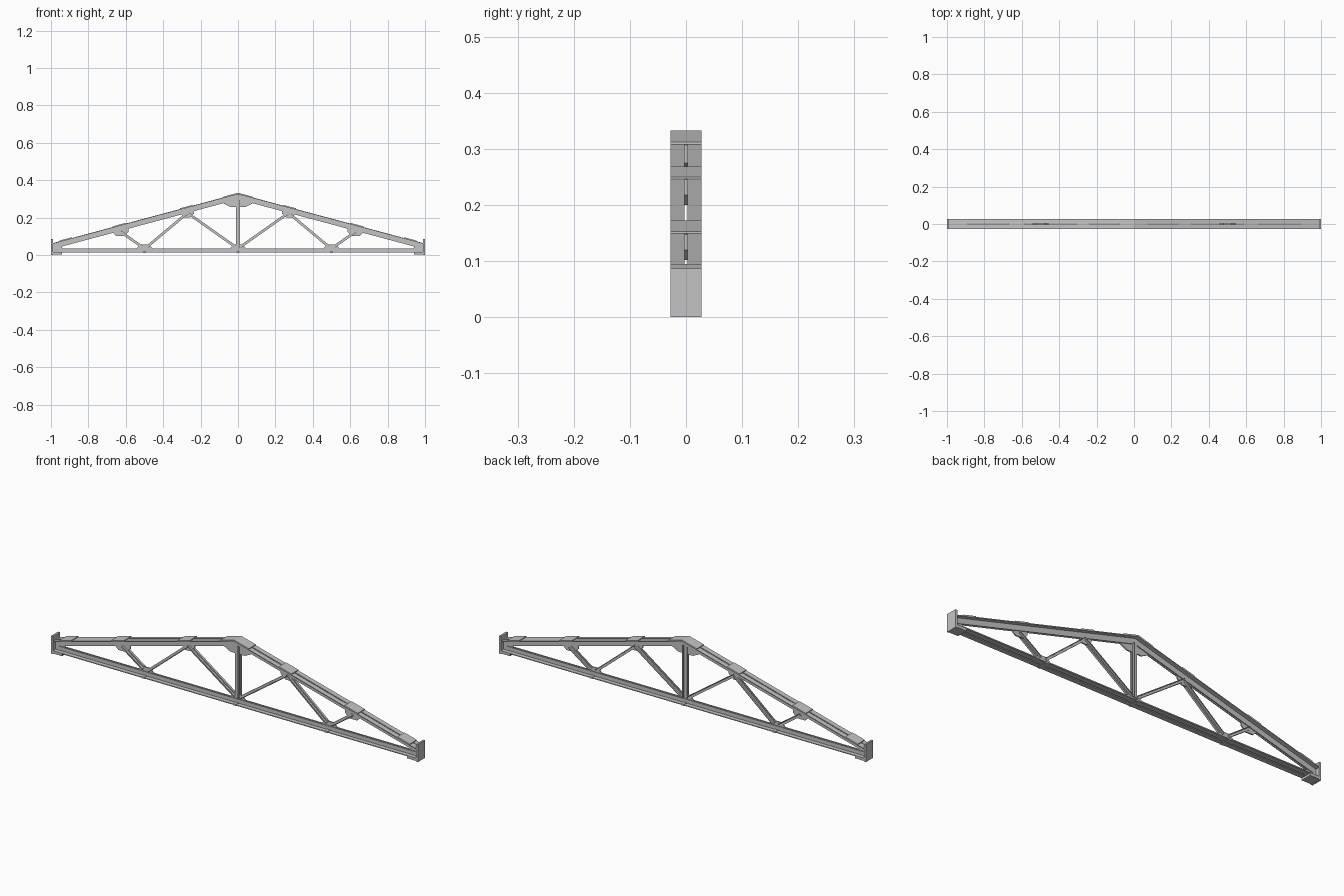
import bpy, bmesh
from mathutils import Vector

if "Cube" in bpy.data.objects:
    bpy.data.objects.remove(bpy.data.objects["Cube"])

W = 0.0275      # half width of the truss
G = 0.003       # half gap between paired angles
T = 0.004       # steel thickness
SLOPE = 0.268
TOP = 0.329     # top of the chord at the ridge, below the cap

steel = bpy.data.materials.new("grey steel")
steel.diffuse_color = (0.55, 0.55, 0.55, 1)
steel.use_nodes = True
steel.node_tree.nodes["Principled BSDF"].inputs["Base Color"].default_value = steel.diffuse_color


def finish(name, bm):
    bmesh.ops.recalc_face_normals(bm, faces=bm.faces)
    me = bpy.data.meshes.new(name)
    bm.to_mesh(me)
    bm.free()
    me.materials.append(steel)
    ob = bpy.data.objects.new(name, me)
    bpy.context.collection.objects.link(ob)


def loft(bm, ring_a, ring_b):
    """Closed solid between two matching outlines."""
    a = [bm.verts.new(p) for p in ring_a]
    b = [bm.verts.new(p) for p in ring_b]
    n = len(a)
    bm.faces.new(a)
    bm.faces.new(b[::-1])
    for i in range(n):
        bm.faces.new((a[i], a[(i + 1) % n], b[(i + 1) % n], b[i]))


def plate(name, outline, half):
    """Upright plate from an x-z outline, centred on y = 0."""
    bm = bmesh.new()
    loft(bm, [(x, -half, z) for x, z in outline], [(x, half, z) for x, z in outline])
    finish(name, bm)


def box(name, x0, x1, z0, z1):
    plate(name, [(x0, z0), (x1, z0), (x1, z1), (x0, z1)], W)


def angle_pair(name, start, end, depth, width, up=None):
    """Two back-to-back L sections; the outstanding leg lies at offset 0,
    the leg beside the gap runs to offset depth along 'up'."""
    s, e = Vector((start[0], 0, start[1])), Vector((end[0], 0, end[1]))
    if up is None:
        d = (e - s).normalized()
        up = Vector((-d.z, 0, d.x))
        s, e = s - up * depth / 2, e - up * depth / 2
    t = T if depth > 0 else -T
    profile = [(0, G), (0, width), (t, width), (t, G + T), (depth, G + T), (depth, G)]
    bm = bmesh.new()
    for side in (-1, 1):
        ring = [up * o + Vector((0, y * side, 0)) for o, y in profile]
        loft(bm, [s + p for p in ring], [e + p for p in ring])
    finish(name, bm)


def chord_z(x):
    return TOP - SLOPE * abs(x)


Z = Vector((0, 0, 1))

# Bottom chord, flanges down
angle_pair("bottom_chord", (-0.99, 0.013), (0.99, 0.013), 0.023, W, Z)

# Bottom joints: gusset and flange strip
for x in (-0.5, 0, 0.5):
    plate("bottom_gusset", [(x - 0.042, 0.015), (x + 0.042, 0.015), (x + 0.042, 0.038),
                            (x + 0.022, 0.057), (x - 0.022, 0.057), (x - 0.042, 0.038)], G)
    box("flange_strip", x - 0.008, x + 0.008, 0.011, 0.019)

# Ridge: gusset, folded cap and centre post
plate("ridge_gusset", [(-0.075, 0.275), (-0.04, 0.257), (0.04, 0.257), (0.075, 0.275),
                       (0.075, chord_z(0.075) - 0.002), (0, TOP - 0.002),
                       (-0.075, chord_z(0.075) - 0.002)], G)
r = 0.078
plate("ridge_cap", [(-r, chord_z(r)), (0, TOP), (r, chord_z(r)),
                    (r, chord_z(r) + T), (0, TOP + T), (-r, chord_z(r) + T)], W)
angle_pair("centre_post", (0, 0.04), (0, 0.3), 0.022, 0.014)

for s in (-1, 1):
    # Top chord, flanges up
    angle_pair("top_chord", (0, TOP), (s * 0.99, chord_z(0.99)), -0.031, W, Z)

    # Cap plates lying on the top chord
    for a, b in ((0.242, 0.31), (0.60, 0.672), (0.888, 0.955)):
        plate("cap_plate", [(s * a, chord_z(a)), (s * b, chord_z(b)),
                            (s * b, chord_z(b) + T), (s * a, chord_z(a) + T)], W)

    # Gussets under the top chord
    for a, b, low in ((0.235, 0.305, 0.20), (0.585, 0.67, 0.102)):
        plate("top_gusset", [(s * a, chord_z(a) - 0.002), (s * b, chord_z(b) - 0.002),
                             (s * b, low + 0.018), (s * (b - 0.02), low),
                             (s * (a + 0.025), low), (s * a, low + 0.022)], G)

    # Diagonal web members
    for a, b in (((0.015, 0.045), (0.27, 0.225)), ((0.485, 0.045), (0.27, 0.225)),
                 ((0.515, 0.045), (0.628, 0.125))):
        angle_pair("diagonal", (s * a[0], a[1]), (s * b[0], b[1]), 0.014, 0.014)

    # End gusset, end plate and bearing plate
    plate("end_gusset", [(s * 0.99, 0.015), (s * 0.93, 0.015), (s * 0.945, 0.05),
                         (s * 0.93, 0.075), (s * 0.99, chord_z(0.99) - 0.002)], G)
    box("end_plate", s * 0.99, s * 1.0, 0.0, 0.087)
    box("bearing_plate", s * 0.94, s * 0.99, 0.003, 0.013)
